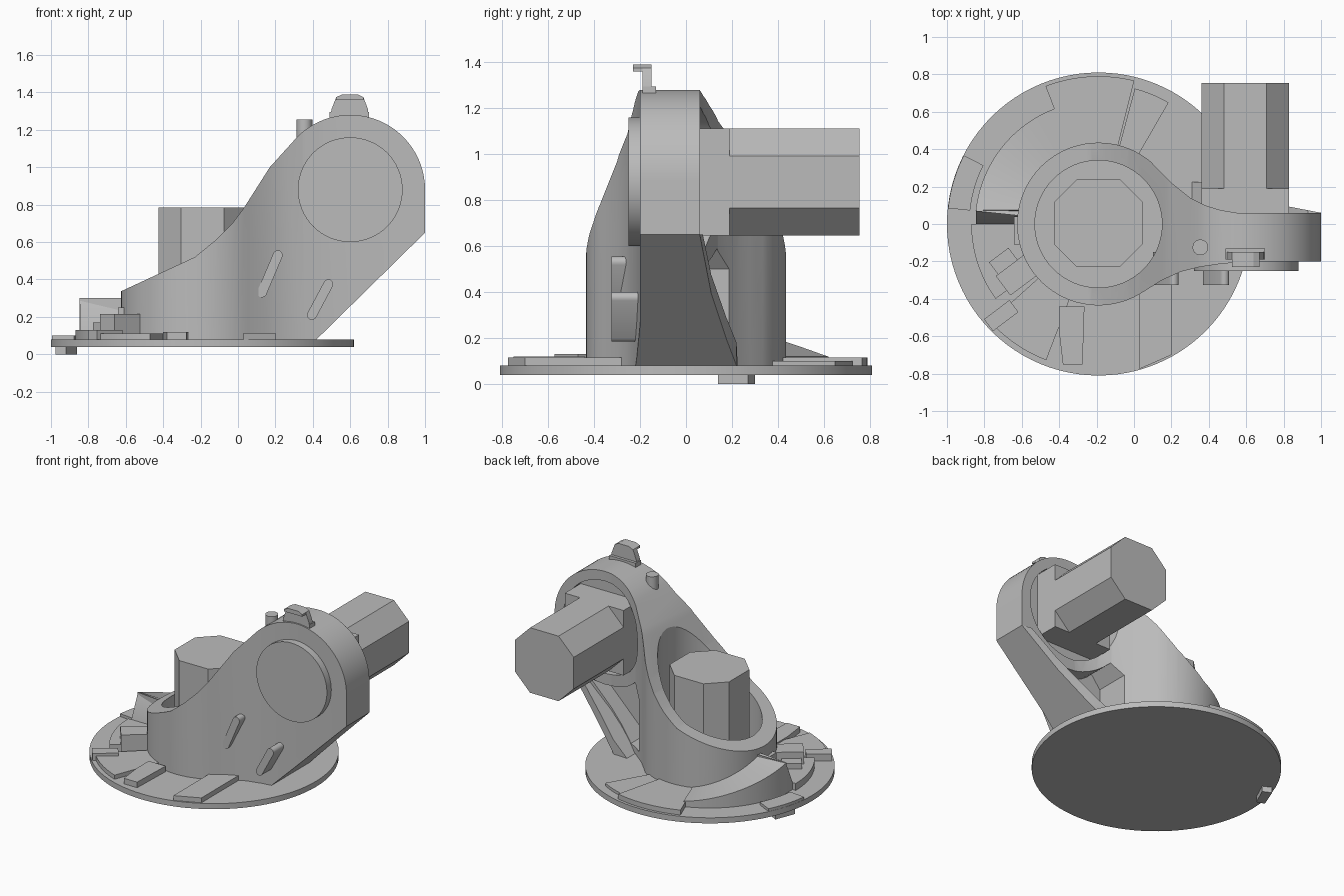
import bpy, bmesh
from math import sin, cos, radians, pi

if "Cube" in bpy.data.objects:
    bpy.data.objects.remove(bpy.data.objects["Cube"])

grey = bpy.data.materials.new("plain_grey")
grey.use_nodes = True
grey.diffuse_color = (0.5, 0.5, 0.5, 1)
grey.node_tree.nodes["Principled BSDF"].inputs["Base Color"].default_value = (0.5, 0.5, 0.5, 1)

CX, TUBE_R = -0.19, 0.435          # turntable centre and sleeve radius
HX, HZ, HEAD_R = 0.6, 0.88, 0.4    # arm head centre and radius


def finish(name, bm):
    bmesh.ops.recalc_face_normals(bm, faces=bm.faces)
    mesh = bpy.data.meshes.new(name)
    bm.to_mesh(mesh)
    bm.free()
    mesh.materials.append(grey)
    ob = bpy.data.objects.new(name, mesh)
    bpy.context.collection.objects.link(ob)
    return ob


def prism(name, pts, axis, a, b):
    """Extrude a plan outline along z, or a front outline along y."""
    bm = bmesh.new()
    place = (lambda p, t: (p[0], p[1], t)) if axis == "z" else (lambda p, t: (p[0], t, p[1]))
    low = [bm.verts.new(place(p, a)) for p in pts]
    high = [bm.verts.new(place(p, b)) for p in pts]
    bm.faces.new(low)
    bm.faces.new(high)
    for i in range(len(pts)):
        j = (i + 1) % len(pts)
        bm.faces.new((low[i], low[j], high[j], high[i]))
    return finish(name, bm)


def arc(cx, cy, r, a0, a1, n=16):
    return [(cx + r * cos(radians(a0 + (a1 - a0) * i / n)),
             cy + r * sin(radians(a0 + (a1 - a0) * i / n))) for i in range(n + 1)]


def circle(cx, cy, r, n=64):
    return arc(cx, cy, r, 0, 360, n)[:-1]


def sector(r0, r1, a0, a1):
    return arc(CX, 0, r0, a0, a1) + arc(CX, 0, r1, a1, a0)


def rect(x0, x1, y0, y1):
    return [(x0, y0), (x1, y0), (x1, y1), (x0, y1)]


def octagon(cx, cy, r, c):
    k = r - c
    return [(cx + x, cy + y) for x, y in ((r, -k), (r, k), (k, r), (-k, r),
                                          (-r, k), (-r, -k), (-k, -r), (k, -r))]


def turned(cx, cy, w, d, deg):
    c, s = cos(radians(deg)), sin(radians(deg))
    return [(cx + x * c - y * s, cy + x * s + y * c) for x, y in rect(-w / 2, w / 2, -d / 2, d / 2)]


def boolean(ob, tool, op):
    mod = ob.modifiers.new(op, "BOOLEAN")
    mod.object, mod.operation, mod.solver = tool, op, "EXACT"
    bpy.context.view_layer.objects.active = ob
    bpy.ops.object.modifier_apply(modifier=mod.name)
    bpy.data.objects.remove(tool)
    return ob


# Turntable disc and the catch under its rim
prism("base_disc", circle(CX, 0, 0.81, 96), "z", 0.04, 0.08)
prism("rim_catch", [(-0.975, 0.16), (-0.92, 0.14), (-0.86, 0.27), (-0.92, 0.3)], "z", 0, 0.05)

# Sleeve and arm: plan outline intersected with front outline
plan = arc(CX, 0, TUBE_R, 50, 304, 56)
plan += [(0.15, -0.3), (0.25, -0.255), (0.35, -0.23), (0.45, -0.215), (0.6, -0.2), (1, -0.2), (1, 0.06),
         (0.55, 0.06), (0.46, 0.075), (0.38, 0.1), (0.3, 0.14), (0.2, 0.22), (0.14, 0.28)]
front = [(-0.64, 0.07), (-0.64, 0.33), (-0.23, 0.52), (-0.12, 0.61), (-0.03, 0.7), (0.03, 0.78), (0.17, 1.0)]
front += arc(HX, HZ, HEAD_R, 135, 0, 28) + [(1, 0.65), (0.41, 0.07)]
body = prism("arm_body", plan, "z", 0, 1.5)
boolean(body, prism("cut", front, "y", -1, 1), "INTERSECT")
boolean(body, prism("cut", circle(CX, 0, 0.34), "z", 0.1, 2), "DIFFERENCE")
boolean(body, prism("cut", circle(HX, HZ, 0.33), "y", 0.01, 0.5), "DIFFERENCE")
pocket = [(0.24, 0.13), (0.36, 0.13), (0.72, 0.49)] + arc(HX, HZ, 0.41, 286, 225, 8) + [(0.24, 0.5)]
boolean(body, prism("cut", pocket, "y", -0.06, 0.6), "DIFFERENCE")

# Flared strut under the arm
strut = prism("arm_strut", [(0.41, 0.07), (1, 0.65), (0.93, 0.65), (0.3, 0.07)], "y", -0.15, 0.5)
boolean(strut, prism("cut", [(0.2, -0.1), (1, -0.1), (1, 0.06), (0.74, 0.11), (0.54, 0.175),
                             (0.42, 0.22), (0.2, 0.23)], "z", 0, 1), "INTERSECT")

# Motors and the head cap
prism("upright_motor", octagon(CX, 0.005, 0.235, 0.12), "z", 0.09, 0.785)
prism("side_motor", octagon(0.595, HZ, 0.233, 0.12), "y", 0.19, 0.755)
prism("side_motor_mount", rect(0.362, 0.828, 0.647, 1.113), "y", 0, 0.19)
prism("head_cap", circle(HX, HZ, 0.28), "y", -0.25, -0.19)

# Hook and pin on top of the arm
hook = [(0.49, 1.25), (0.7, 1.25), (0.695, 1.31), (0.67, 1.375), (0.64, 1.39),
        (0.56, 1.39), (0.525, 1.375), (0.5, 1.31)]
prism("top_hook", hook, "y", -0.19, -0.15)
prism("top_hook_lip", [(0.67, 1.36), (0.67, 1.375), (0.64, 1.39), (0.56, 1.39), (0.525, 1.375), (0.525, 1.36)],
      "y", -0.23, -0.15)
prism("top_hook_foot", rect(0.49, 0.7, 1.24, 1.295), "y", -0.19, -0.13)
prism("top_pin", circle(0.355, -0.125, 0.042, 24), "z", 1.1, 1.255)


# Slanted bars on the front
def bar(name, x0, z0, x1, z1):
    r, tilt = 0.026, 62
    prism(name, arc(x0, z0, r, 90 + tilt, 270 + tilt, 8) + arc(x1, z1, r, tilt - 90, tilt + 90, 8),
          "y", -0.325, -0.15)


bar("inner_bar", 0.128, 0.33, 0.213, 0.53)
bar("outer_bar", 0.395, 0.21, 0.483, 0.375)


# Ramp that climbs around the back of the sleeve
bm = bmesh.new()
rows = []
steps = 20
for i in range(steps + 1):
    t = i / steps
    a = radians(174 - 64 * t)
    h = 0.12 + 0.18 * (1 - t) ** 1.3
    rows.append([bm.verts.new((CX + r * cos(a), r * sin(a), z))
                 for r, z in ((0.4, 0.07), (0.66, 0.07), (0.66, h), (0.4, h))])
for p, q in zip(rows, rows[1:]):
    for k in range(4):
        m = (k + 1) % 4
        bm.faces.new((p[k], p[m], q[m], q[k]))
bm.faces.new(rows[0])
bm.faces.new(rows[-1])
finish("back_ramp", bm)
# Sloped foot at the end of the ramp
bm = bmesh.new()
ends = [[bm.verts.new((x, y, z)) for y, z in ((0, 0.07), (0, 0.13), (0.075, 0.3), (0.075, 0.07))]
        for x in (-0.845, -0.6)]
for e in ends:
    bm.faces.new(e)
for k in range(4):
    m = (k + 1) % 4
    bm.faces.new((ends[0][k], ends[0][m], ends[1][m], ends[1][k]))
finish("ramp_end", bm)

# Raised pads on the disc
prism("back_pad", sector(0.42, 0.79, 76, 111), "z", 0.07, 0.115)
prism("back_side_pad", sector(0.42, 0.75, 60, 75), "z", 0.07, 0.1)
prism("rim_pad", sector(0.69, 0.808, 153, 174), "z", 0.06, 0.1)
prism("left_pad", sector(0.42, 0.68, 180, 216), "z", 0.07, 0.13)
prism("front_left_pad", sector(0.42, 0.78, 222, 249), "z", 0.07, 0.11)
prism("front_strip", [(0.03, -0.36), (0.03, -0.775), (0.2, -0.7), (0.2, -0.28)], "z", 0.07, 0.115)
prism("front_latch", [(-0.4, -0.58), (-0.38, -0.75), (-0.275, -0.75), (-0.265, -0.44), (-0.4, -0.44)],
      "z", 0.07, 0.12)

# Blocks beside the sleeve
prism("large_block", turned(-0.62, -0.27, 0.2, 0.13, 37), "z", 0.07, 0.215)
prism("small_block", turned(-0.69, -0.21, 0.13, 0.11, 37), "z", 0.07, 0.17)
prism("outer_block", turned(-0.71, -0.49, 0.17, 0.08, 37), "z", 0.07, 0.13)
prism("sleeve_clip", rect(-0.642, -0.6, -0.11, 0.04), "z", 0.07, 0.25)

# Smooth the curved walls, keep the edges sharp
for ob in bpy.context.view_layer.objects:
    ob.select_set(ob.type == "MESH" and ob.active_material == grey)
bpy.context.view_layer.objects.active = body
bpy.ops.object.shade_smooth_by_angle(angle=radians(25))
